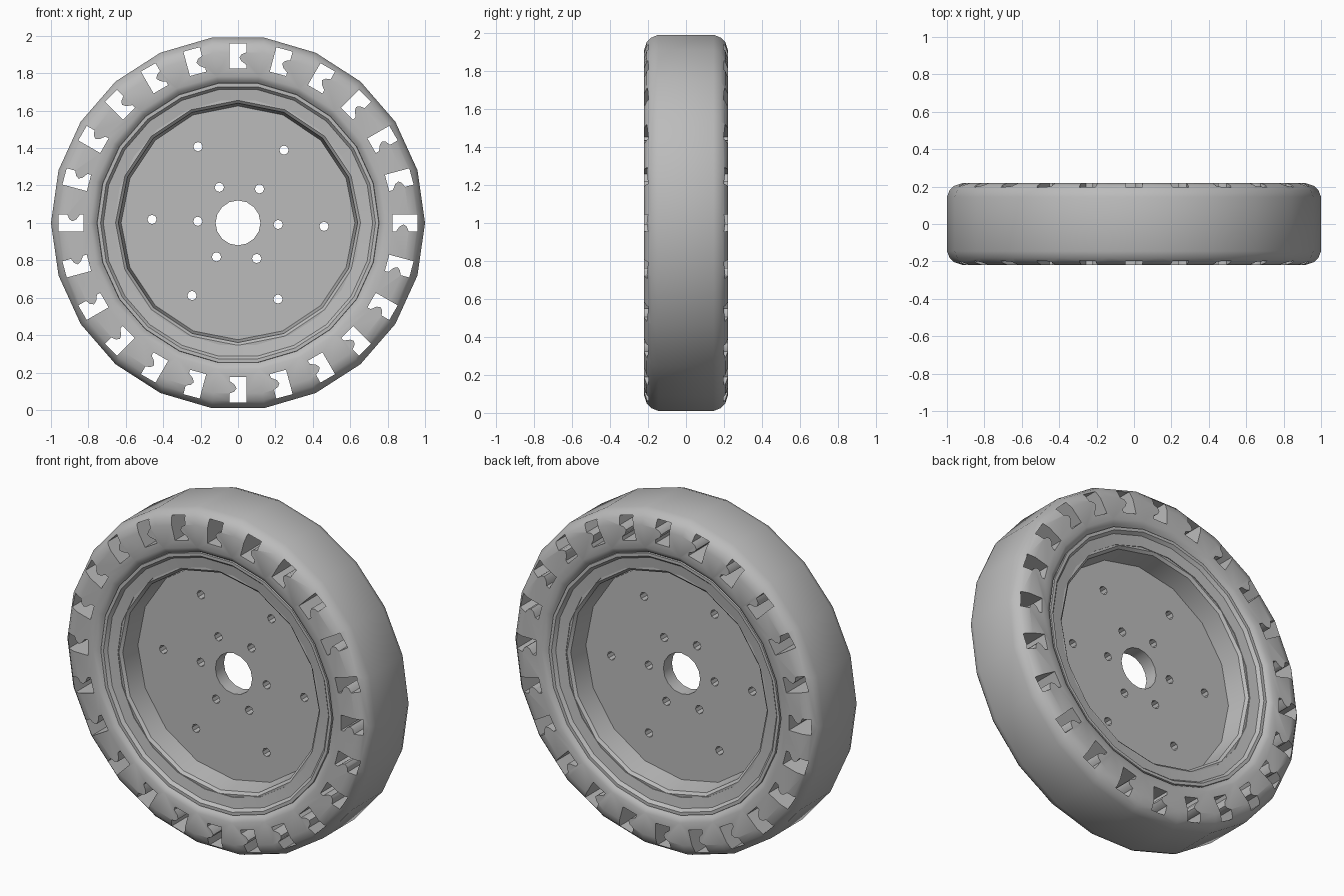
import bpy
import bmesh
from math import sin, cos, pi, radians

cube = bpy.data.objects.get("Cube")
if cube:
    bpy.data.objects.remove(cube, do_unlink=True)

HUB_Z = 1.0

grey = bpy.data.materials.new("plain grey")
grey.use_nodes = True
GREY = (0.5, 0.5, 0.5, 1)
grey.diffuse_color = GREY
grey.node_tree.nodes["Principled BSDF"].inputs["Base Color"].default_value = GREY


def make_object(name, bm):
    bmesh.ops.recalc_face_normals(bm, faces=bm.faces)
    mesh = bpy.data.meshes.new(name)
    bm.to_mesh(mesh)
    bm.free()
    obj = bpy.data.objects.new(name, mesh)
    obj.location.z = HUB_Z
    obj.data.materials.append(grey)
    bpy.context.collection.objects.link(obj)
    return obj


def lathe(name, half, sides):
    """Spin a (radius, y) half profile, mirrored in y, round the axle."""
    loop = half + [(r, -y) for r, y in reversed(half)]
    bm = bmesh.new()
    rings = []
    for i in range(sides):
        a = 2 * pi * i / sides
        rings.append([bm.verts.new((r * cos(a), y, r * sin(a))) for r, y in loop])
    for i in range(sides):
        p, q = rings[i], rings[(i + 1) % sides]
        for j in range(len(loop)):
            k = (j + 1) % len(loop)
            bm.faces.new((p[j], p[k], q[k], q[j]))
    return make_object(name, bm)


def add_prism(bm, points, depth):
    """Extrude an x-z outline through y."""
    front = [bm.verts.new((x, -depth, z)) for x, z in points]
    back = [bm.verts.new((x, depth, z)) for x, z in points]
    bm.faces.new(front)
    bm.faces.new(back[::-1])
    for i in range(len(points)):
        j = (i + 1) % len(points)
        bm.faces.new((front[j], front[i], back[i], back[j]))


def cut(obj, bm):
    cutter = make_object("cutter", bm)
    cutter.hide_render = True
    mod = obj.modifiers.new("holes", "BOOLEAN")
    mod.operation = "DIFFERENCE"
    mod.solver = "EXACT"
    mod.object = cutter
    select(obj)
    bpy.ops.object.modifier_apply(modifier=mod.name)
    bpy.data.objects.remove(cutter, do_unlink=True)


def select(obj):
    bpy.ops.object.select_all(action="DESELECT")
    obj.select_set(True)
    bpy.context.view_layer.objects.active = obj


# Tyre with rounded shoulders
tyre = lathe("tyre", [(0.70, 0.15), (0.745, 0.18), (0.765, 0.207), (0.79, 0.22),
                      (0.92, 0.22), (0.96, 0.207), (0.985, 0.182), (1.0, 0.145)], 22)

# Notched slots right through the tyre: (clockwise, outward) outline
slot = [(-0.045, 0.825), (-0.045, 0.96), (0.045, 0.96), (0.045, 0.912),
        (0.02, 0.902), (0.008, 0.885), (0.018, 0.865), (0.045, 0.845), (0.045, 0.825)]
bm = bmesh.new()
SLOTS = 24
for i in range(SLOTS):
    a = 2 * pi * i / SLOTS
    add_prism(bm, [(t * cos(a) + r * sin(a), r * cos(a) - t * sin(a)) for t, r in slot], 0.3)
cut(tyre, bm)

# Rim flange between tyre and well
flange = lathe("rim_flange", [(0.66, 0.13), (0.66, 0.177), (0.72, 0.185),
                              (0.735, 0.203), (0.753, 0.203), (0.758, 0.17)], 22)

# Deep well with the central disc and axle hole
disc = lathe("rim_disc", [(0.12, 0.04), (0.625, 0.04), (0.64, 0.16),
                          (0.655, 0.174), (0.70, 0.17)], 16)

# Two circles of bolt holes
bm = bmesh.new()
for radius in (0.215, 0.46):
    for i in range(6):
        a = radians(60 * i - 2.3)
        cx, cz = radius * cos(a), radius * sin(a)
        add_prism(bm, [(cx + 0.025 * cos(k * pi / 4), cz + 0.025 * sin(k * pi / 4))
                       for k in range(8)], 0.1)
cut(disc, bm)

# Smooth shading with crisp edges
for obj in (tyre, flange, disc):
    select(obj)
    bpy.ops.object.shade_smooth_by_angle(angle=radians(35))
